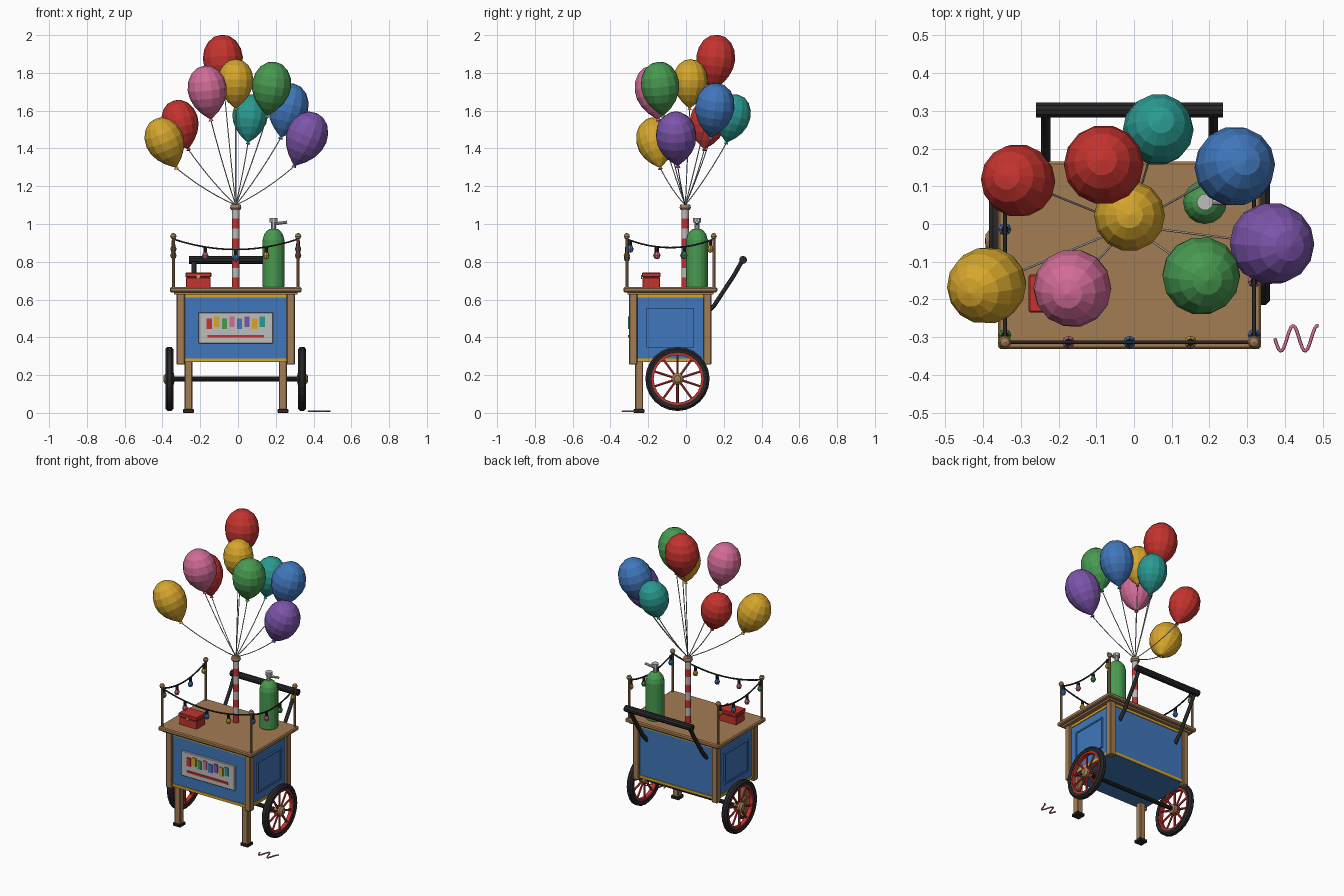
import bpy, bmesh, math
from mathutils import Vector, Matrix

if "Cube" in bpy.data.objects:
    bpy.data.objects.remove(bpy.data.objects["Cube"], do_unlink=True)

# Flat palette
PALETTE = dict(red="C4332E", yellow="D6A62C", green="489A50", pink="D26C98", blue="4077BC",
               teal="2A9A92", purple="7C54AA", wood="A47D54", black="272729", grey="BDBDBD")


def linear(code):
    srgb = [int(code[i:i + 2], 16) / 255 for i in (0, 2, 4)]
    return [((c + .055) / 1.055) ** 2.4 for c in srgb] + [1]


MATS = {}
for label, code in PALETTE.items():
    m = bpy.data.materials.new(label)
    m.use_nodes = True
    m.diffuse_color = linear(code)
    m.node_tree.nodes["Principled BSDF"].inputs["Base Color"].default_value = linear(code)
    MATS[label] = m


def add(name, bm, mat):
    bmesh.ops.recalc_face_normals(bm, faces=bm.faces)
    me = bpy.data.meshes.new(name)
    bm.to_mesh(me)
    bm.free()
    me.materials.append(MATS[mat])
    ob = bpy.data.objects.new(name, me)
    bpy.context.collection.objects.link(ob)
    return ob


def box(name, mat, center, size, bevel=0):
    bm = bmesh.new()
    bmesh.ops.create_cube(bm, size=1)
    bmesh.ops.transform(bm, verts=bm.verts,
                        matrix=Matrix.Translation(center) @ Matrix.Diagonal((*size, 1)))
    if bevel:
        bmesh.ops.bevel(bm, geom=bm.edges[:], offset=bevel, segments=1, affect='EDGES')
    return add(name, bm, mat)


def lathe(name, mat, profile, loc, axis=(0, 0, 1), sides=16, closed=False):
    """Spin an (r, h) profile about an axis through loc."""
    bm = bmesh.new()
    verts = [bm.verts.new((r, 0, h)) for r, h in profile]
    pairs = list(zip(verts, verts[1:])) + ([(verts[-1], verts[0])] if closed else [])
    edges = [bm.edges.new(p) for p in pairs]
    bmesh.ops.spin(bm, geom=verts + edges, cent=(0, 0, 0), axis=(0, 0, 1),
                   angle=math.tau, steps=sides, use_merge=True)
    bmesh.ops.remove_doubles(bm, verts=bm.verts, dist=.0001)
    rot = Vector((0, 0, 1)).rotation_difference(Vector(axis)).to_matrix().to_4x4()
    bmesh.ops.transform(bm, verts=bm.verts, matrix=Matrix.Translation(loc) @ rot)
    return add(name, bm, mat)


def rod(name, mat, a, b, r, sides=10):
    d = Vector(b) - Vector(a)
    return lathe(name, mat, [(0, 0), (r, 0), (r, d.length), (0, d.length)], a, d, sides)


def tube(name, mat, pts, r):
    cu = bpy.data.curves.new(name, 'CURVE')
    cu.dimensions = '3D'
    cu.bevel_depth, cu.bevel_resolution, cu.use_fill_caps = r, 1, True
    sp = cu.splines.new('POLY')
    sp.points.add(len(pts) - 1)
    for p, q in zip(sp.points, pts):
        p.co = (*q, 1)
    tmp = bpy.data.objects.new(name + " path", cu)
    bpy.context.collection.objects.link(tmp)
    bpy.context.view_layer.update()
    dg = bpy.context.evaluated_depsgraph_get()
    me = bpy.data.meshes.new_from_object(tmp.evaluated_get(dg))
    bpy.data.objects.remove(tmp, do_unlink=True)
    bpy.data.curves.remove(cu)
    me.materials.clear()
    me.materials.append(MATS[mat])
    ob = bpy.data.objects.new(name, me)
    bpy.context.collection.objects.link(ob)


def hang(a, b, sag, n):
    """Points of a cord from a to b that dips by sag."""
    a, b = Vector(a), Vector(b)
    return [a.lerp(b, i / n) - Vector((0, 0, 4 * sag * (i / n) * (1 - i / n))) for i in range(n + 1)]


# Cart body, trim and counter
CX, CY = -.012, -.083
box("cart_body", "blue", (CX, CY, .45), (.59, .405, .36))
for z in (.28, .62):
    box("body_trim", "yellow", (CX, CY, z), (.6, .415, .018))
box("counter_moulding", "wood", (CX, CY, .635), (.655, .455, .015))
box("counter_top", "wood", (CX, CY, .652), (.697, .497, .027), .006)
for sx in (-1, 1):
    for sy in (-1, 1):
        box("corner_post", "wood", (CX + sx * .291, CY + sy * .196, .445), (.043, .043, .38), .005)
    # side panels: raised frame around a flat field
    x = CX + sx * .297
    box("side_panel", "blue", (x, CY, .45), (.008, .24, .2))
    for s in (-1, 1):
        box("side_panel_rail", "blue", (x + sx * .003, CY, .45 + s * .1), (.012, .25, .01))
        box("side_panel_stile", "blue", (x + sx * .003, CY + s * .12, .45), (.012, .01, .2))
    # front legs
    lx = CX + sx * .25
    box("front_leg", "wood", (lx, -.248, .15), (.042, .042, .27), .004)
    box("leg_foot", "black", (lx, -.248, .01), (.058, .058, .02), .003)

# Front sign with coloured tiles
box("sign_board", "grey", (CX, -.293, .45), (.395, .016, .165), .003)
tiles = ["red", "yellow", "green", "pink", "blue", "purple", "yellow", "teal"]
for i, col in enumerate(tiles):
    box("sign_tile", col, (CX - .14 + i * .04, -.303, .478 + .005 * (-1) ** (i + 1)), (.028, .008, .056))
box("sign_stripe", "red", (CX, -.303, .406), (.3, .008, .014))

# Wheels and axle
WY, WZ = -.045, .18
rod("axle", "black", (CX - .36, WY, WZ), (CX + .36, WY, WZ), .013)
for sx in (-1, 1):
    c = Vector((CX + sx * .351, WY, WZ))
    out = (sx, 0, 0)
    lathe("tyre", "black", [(.138, -.016), (.158, -.021), (.17, -.01), (.17, .01), (.158, .021), (.138, .016)],
          c, out, 24, True)
    lathe("wheel_rim", "red", [(.126, -.013), (.141, -.013), (.141, .013), (.126, .013)], c, out, 24, True)
    for k in range(10):
        a = math.tau * k / 10
        d = Vector((0, math.sin(a), math.cos(a)))
        rod("spoke", "red", c + d * .02, c + d * .13, .007, 6)
    lathe("wheel_hub", "wood", [(0, -.028), (.03, -.024), (.032, .018), (.018, .03), (0, .032)], c, out, 12)

# Push handle
for sx in (-1, 1):
    hx = CX + sx * .222
    tube("handle_arm", "black", [(hx, .11, .53), (hx, .15, .57), (hx, .255, .73), (hx, .3, .81)], .013)
rod("handle_grip", "black", (CX - .248, .302, .81), (CX + .248, .302, .81), .021, 10)

# Corner poles
PX, PY = .33, .23
corner = {(sx, sy): Vector((CX + sx * PX, CY + sy * PY, .92)) for sx in (-1, 1) for sy in (-1, 1)}
for p in corner.values():
    rod("lantern_pole", "wood", (p.x, p.y, .66), p, .008, 8)
    lathe("pole_finial", "wood", [(0, -.018), (.012, -.012), (.017, 0), (.012, .012), (0, .018)],
          p + Vector((0, 0, .015)), sides=10)

# Light cords with bulbs along the front and both sides
bulb_colors = ["green", "pink", "blue", "yellow"]
runs = [((-1, -1), (1, -1), .055, (.255, .5, .745), 1), ((-1, -1), (-1, 1), .045, (.04, .34, .65, .96), 0),
        ((1, 1), (1, -1), .045, (.04, .34, .65, .96), 3)]
for a, b, sag, spots, shift in runs:
    a, b = corner[a], corner[b]
    tube("light_cord", "black", hang(a, b, sag, 12), .005)
    for k, t in enumerate(spots):
        p = a.lerp(b, t) - Vector((0, 0, 4 * sag * t * (1 - t)))
        lathe("bulb_socket", "black", [(0, 0), (.009, 0), (.01, -.028), (0, -.028)], p, sides=8)
        lathe("bulb", bulb_colors[(k + shift) % 4],
              [(0, -.025), (.01, -.028), (.017, -.045), (.012, -.06), (0, -.066)], p, sides=8)

# Striped mast
MX, MY = -.012, -.004
for k in range(8):
    z = .664 + k * .052
    rod("mast_stripe", "grey" if k % 2 else "red", (MX, MY, z), (MX, MY, z + .052), .019, 12)
lathe("mast_collar", "wood", [(0, 0), (.024, 0), (.03, .01), (.026, .028), (0, .03)], (MX, MY, 1.075), sides=12)

# Gas cylinder
G = Vector((.188, .058, .664))
lathe("gas_cylinder", "green", [(0, 0), (.055, 0), (.058, .008), (.058, .25), (.05, .28), (.034, .302),
                                (.02, .31), (0, .31)], G)
rod("valve_neck", "grey", G + Vector((0, 0, .3)), G + Vector((0, 0, .345)), .014)
lathe("valve_cap", "grey", [(0, 0), (.022, 0), (.022, .022), (0, .022)], G + Vector((0, 0, .345)), sides=10)
rod("valve_nozzle", "grey", G + Vector((0, 0, .336)), G + Vector((.072, 0, .346)), .008, 8)

# Cash box
BX, BY = -.21, -.184
box("cash_box", "red", (BX, BY, .69), (.13, .092, .055), .003)
box("cash_box_lid", "red", (BX, BY, .731), (.138, .1, .024), .004)
box("cash_box_seam", "black", (BX, BY, .717), (.126, .088, .006))
box("cash_box_clasp", "yellow", (BX, BY - .051, .72), (.018, .006, .02))

# Balloons: colour, x, y, z of the widest ring, radius
balloons = [("red", -.08, .157, 1.875, .106), ("pink", -.163, -.17, 1.715, .104),
            ("yellow", -.012, .022, 1.76, .094), ("green", .178, -.137, 1.735, .104),
            ("blue", .267, .153, 1.62, .106), ("teal", .064, .25, 1.575, .094),
            ("red", -.307, .115, 1.543, .097), ("yellow", -.39, -.163, 1.445, .102),
            ("purple", .365, -.052, 1.467, .109)]
shape = [(0, 1.2), (.38, 1.12), (.7, .87), (.92, .48), (1, .03), (.94, -.4), (.75, -.83), (.46, -1.2),
         (.12, -1.5), (.06, -1.54), (.12, -1.66), (0, -1.66)]
top = Vector((MX, MY, 1.1))
for col, x, y, z, r in balloons:
    c = Vector((x, y, z))
    axis = ((c - top).normalized() + Vector((0, 0, 1))).normalized()
    lathe("balloon", col, [(a * r, h * r) for a, h in shape], c, axis, 14)
    tube("balloon_string", "grey", hang(top, c - axis * r * 1.62, .015, 6), .0028)

# Loose ribbon on the ground
tube("loose_ribbon", "pink", [(.373 + .116 * i / 24, -.303 - .034 * math.sin(i / 24 * 3.6 * math.pi), .008)
                              for i in range(25)], .0045)
